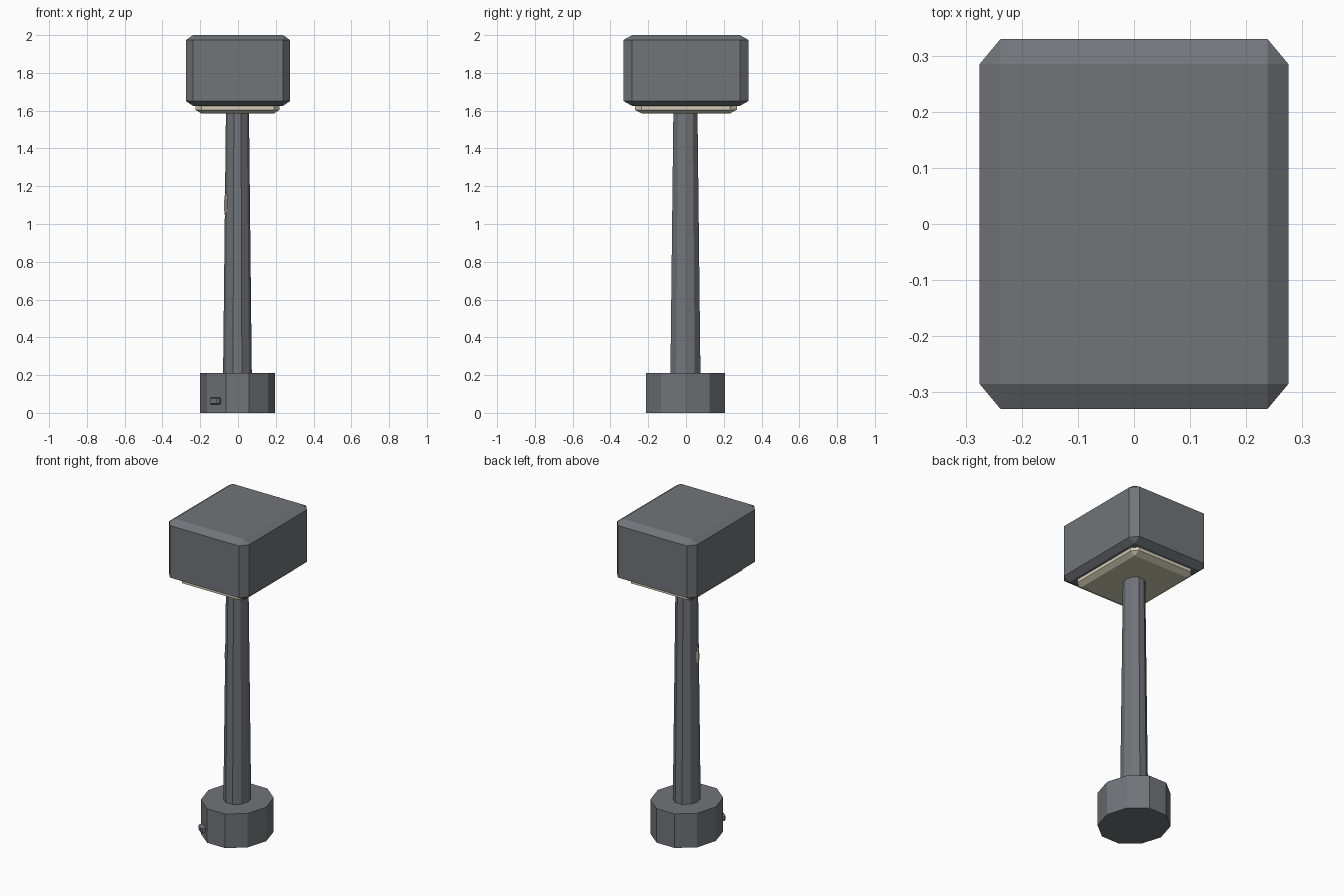
import bpy, bmesh
from math import cos, sin, pi, radians
from mathutils import Matrix, Vector

cube = bpy.data.objects.get("Cube")
if cube:
    bpy.data.objects.remove(cube, do_unlink=True)


def material(name, rgb):
    m = bpy.data.materials.new(name)
    m.use_nodes = True
    m.diffuse_color = (*rgb, 1)
    m.node_tree.nodes["Principled BSDF"].inputs["Base Color"].default_value = (*rgb, 1)
    return m


GREY = material("slate grey", (0.165, 0.175, 0.19))
CREAM = material("warm cream", (0.64, 0.61, 0.47))


def finish(name, bm, mat):
    mesh = bpy.data.meshes.new(name)
    bmesh.ops.recalc_face_normals(bm, faces=bm.faces)
    bm.to_mesh(mesh)
    bm.free()
    mesh.materials.append(mat)
    ob = bpy.data.objects.new(name, mesh)
    bpy.context.collection.objects.link(ob)
    return ob


def bevelled_box(name, size, centre, mat, bevel=0.068, turn=0):
    # bevel first, then stretch, so the chamfers follow the proportions
    bm = bmesh.new()
    bmesh.ops.create_cube(bm, size=1)
    bmesh.ops.bevel(bm, geom=bm.edges[:], offset=bevel, segments=1,
                    affect='EDGES', profile=0.5)
    bmesh.ops.transform(bm, verts=bm.verts, matrix=(
        Matrix.Translation(centre) @ Matrix.Rotation(turn, 4, 'Z')
        @ Matrix.Diagonal((*size, 1))))
    return finish(name, bm, mat)


def ten_sided(name, bottom, top, z0, z1, mat):
    # column stretched a little along y, with a flat side to the front
    bm = bmesh.new()
    bmesh.ops.create_cone(bm, cap_ends=True, segments=10,
                          radius1=bottom, radius2=top, depth=z1 - z0)
    bmesh.ops.rotate(bm, verts=bm.verts, matrix=Matrix.Rotation(pi / 2, 3, 'Z'))
    bmesh.ops.scale(bm, verts=bm.verts, vec=(1, 1.1, 1))
    bmesh.ops.translate(bm, verts=bm.verts, vec=(-0.003, -0.003, (z0 + z1) / 2))
    return finish(name, bm, mat)


# Base and tapering stem
ten_sided("base", 0.199, 0.199, 0, 0.212, GREY)
ten_sided("stem", 0.076, 0.061, 0.21, 1.6, GREY)

# Lamp head with the pale diffuser showing below it
bevelled_box("head", (0.55, 0.66, 0.375), (0, 0, 1.8125), GREY)
bevelled_box("diffuser", (0.445, 0.54, 0.285), (-0.002, -0.001, 1.7275), CREAM)

# Power socket on a side facet of the base
facet = radians(232)
bevelled_box("socket", (0.06, 0.06, 0.036),
             (-0.112, -0.169, 0.063), GREY, bevel=0.15, turn=facet)

# Oval touch button on the stem
bm = bmesh.new()
bmesh.ops.create_cone(bm, cap_ends=True, segments=12, radius1=1, radius2=0.8, depth=1)
facet = radians(199)
out = Vector((cos(facet), sin(facet), 0))
bmesh.ops.transform(bm, verts=bm.verts, matrix=(
    Matrix.Translation(Vector((-0.003, -0.003, 1.1)) + out * 0.0655)
    @ Matrix.Rotation(facet, 4, 'Z') @ Matrix.Rotation(pi / 2, 4, 'Y')
    @ Matrix.Diagonal((0.07, 0.019, 0.008, 1))))
finish("touch_button", bm, CREAM)
